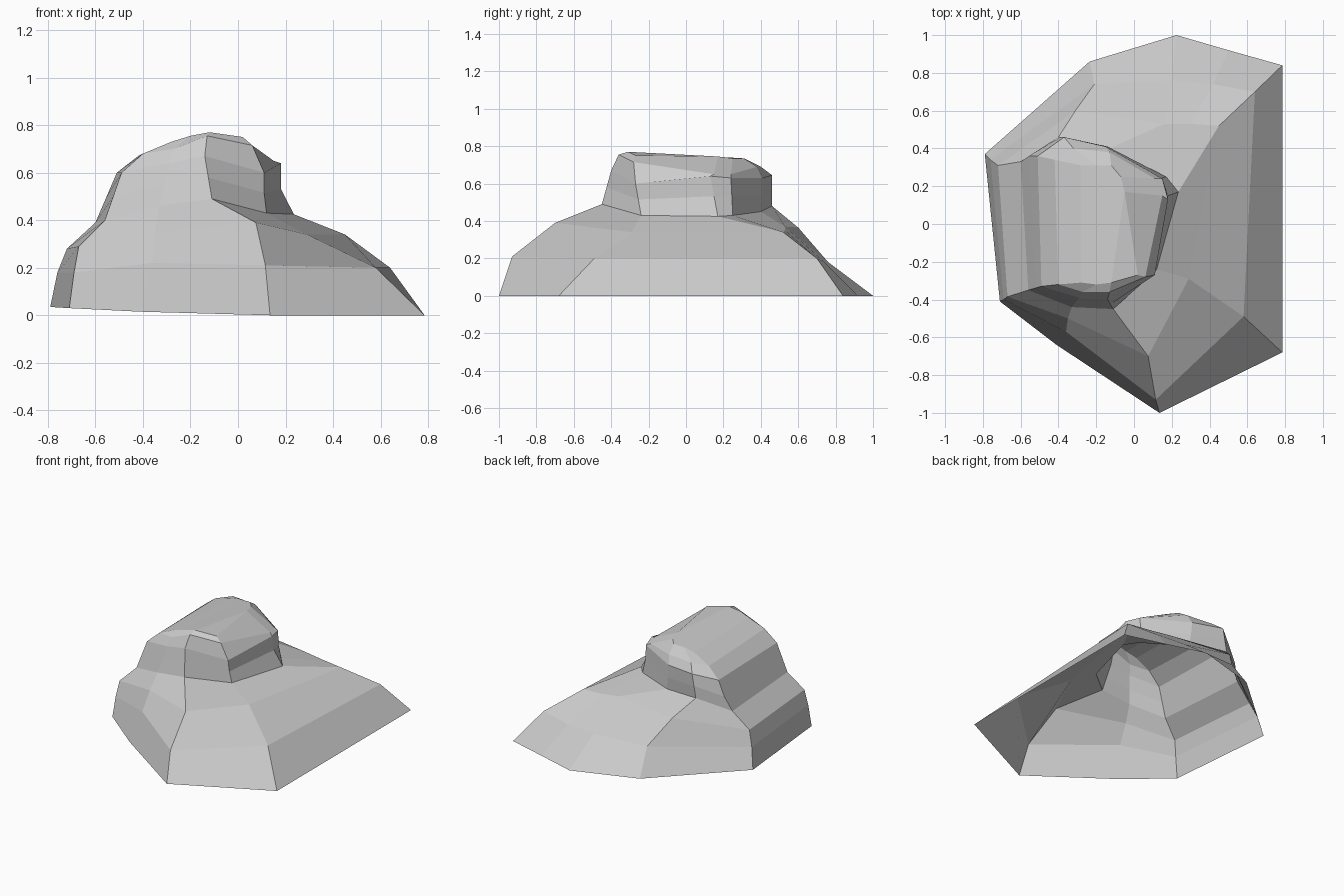
import bpy
from mathutils import Vector

# Skirt: each column runs ground -> slope -> shoulder -> neck,
# columns go counter-clockwise seen from above, starting at the back left corner
skirt = [
    [(-.79, .37, .035), (-.76, .34, .18), (-.72, .31, .28), (-.60, .33, .39)],
    [(-.71, -.41, .03), (-.69, -.40, .18), (-.67, -.385, .29), (-.56, -.35, .40)],
    [(-.41, -.64, .015), (-.36, -.57, .22), (-.35, -.50, .35), (-.33, -.44, .46)],
    [(.135, -1, 0), (.115, -.93, .21), (.075, -.70, .39), (-.11, -.45, .49)],
    [(.785, -.68, 0), (.58, -.49, .20), (.29, -.29, .34), (.12, -.24, .43)],
    [(.785, .84, 0), (.64, .70, .20), (.45, .52, .34), (.235, .17, .425)],
    [(.50, .92, 0), (.42, .74, .18), (.30, .53, .35), (.17, .25, .43)],
    [(.225, 1, 0), (.20, .76, .18), (.16, .53, .37), (-.13, .40, .45)],
    [(-.235, .86, .01), (-.21, .74, .19), (-.31, .60, .365), (-.40, .46, .48)],
]

# Knob on top: the same columns continue side -> rim -> crown
knob = [
    [(-.51, .36, .60), (-.42, .34, .67), (-.28, .31, .72)],
    [(-.49, -.33, .60), (-.40, -.32, .68), (-.28, -.31, .73)],
    [(-.29, -.39, .64), (-.27, -.36, .70), (-.20, -.32, .755)],
    [(-.14, -.40, .67), (-.13, -.36, .755), (-.12, -.31, .77)],
    [(.11, -.27, .60), (.06, -.28, .715), (.02, -.27, .75)],
    [(.18, .13, .64), (.15, .15, .65), (-.05, .17, .745)],
    [(.15, .24, .63), (.11, .24, .65), (-.07, .25, .735)],
    [(-.15, .41, .63), (-.13, .38, .69), (-.12, .31, .735)],
    [(-.37, .46, .645), (-.32, .40, .69), (-.20, .31, .735)],
]


def waist(neck, side):
    """Undercut between the neck and the widest part of the knob."""
    p = Vector(neck).lerp(Vector(side), .5)
    if p.x > 0:
        p.x = min(neck[0], side[0])
    if p.y > .3:
        p.y = max(neck[1], side[1])
    return tuple(p)


columns = [s + [waist(s[-1], k[0])] + k for s, k in zip(skirt, knob)]
n, rings = len(columns), len(columns[0])
verts = [columns[i][r] for r in range(rings) for i in range(n)]

# Walls between neighbouring columns, open underneath
faces = []
for r in range(rings - 1):
    for i in range(n):
        j = (i + 1) % n
        faces.append((r * n + i, r * n + j, (r + 1) * n + j, (r + 1) * n + i))

# Crown strips running front to back
top = (rings - 1) * n
for strip in [(0, 1, 2, 8), (2, 3, 7, 8), (3, 4, 5), (3, 5, 6, 7)]:
    faces.append(tuple(top + i for i in strip))

mesh = bpy.data.meshes.new("boulder")
mesh.from_pydata(verts, [], faces)
mesh.update()
boulder = bpy.data.objects.new("boulder", mesh)
bpy.context.collection.objects.link(boulder)
